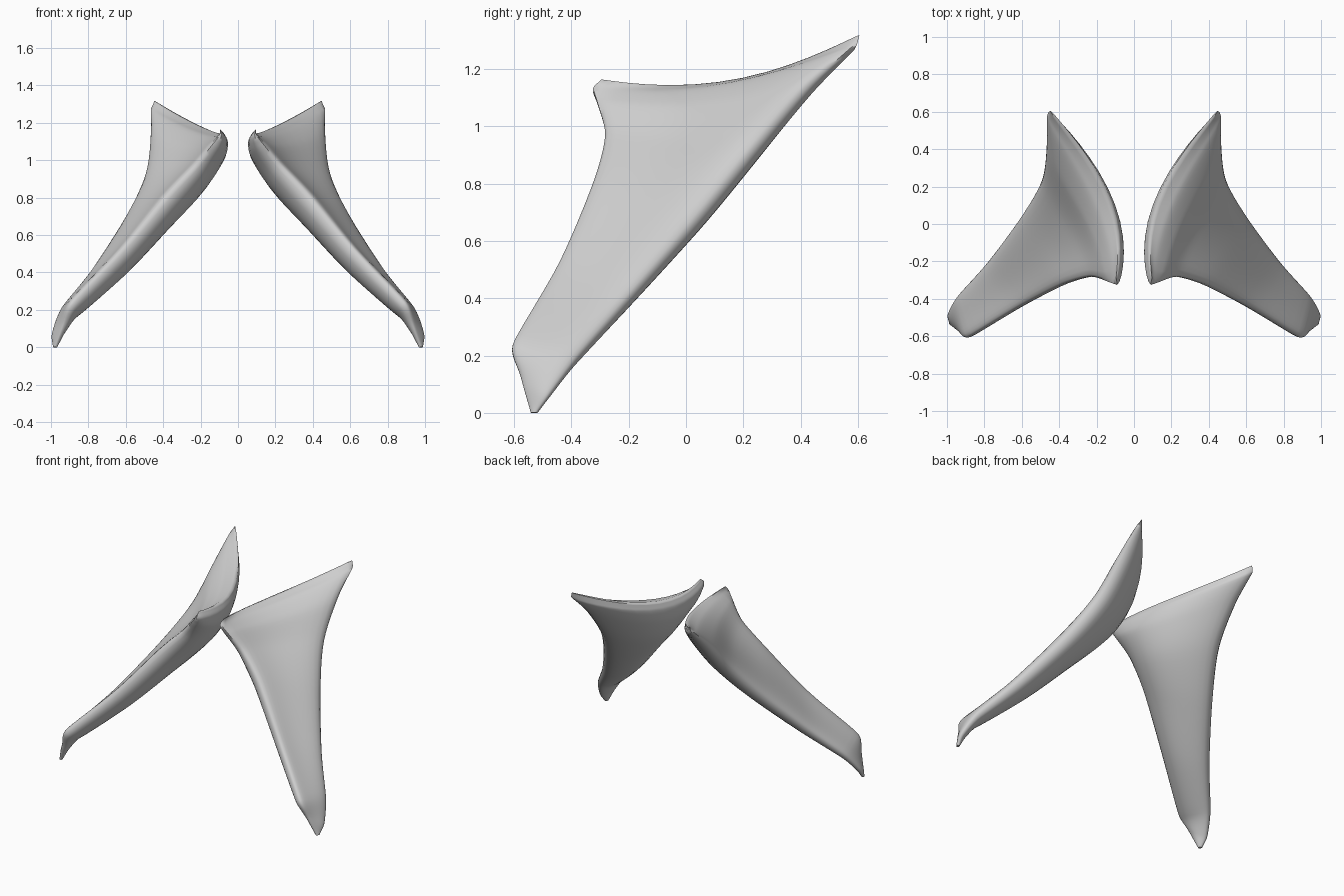
import bpy, bmesh, math
from mathutils import Vector

cube = bpy.data.objects.get("Cube")
if cube:
    bpy.data.objects.remove(cube)

grey = bpy.data.materials.new("light grey")
grey.use_nodes = True
grey.diffuse_color = (0.62, 0.62, 0.62, 1)
grey.node_tree.nodes["Principled BSDF"].inputs["Base Color"].default_value = (0.62, 0.62, 0.62, 1)

# Sections from lower tip to top: front edge, rear edge,
# (inward bow, half thickness, downward sag)
SECTIONS = [
    ((.972, -.54, .00), (.985, -.52, .00), (0, .01, 0)),
    ((.925, -.574, .12), (.988, -.475, .06), (.008, .026, 0)),
    ((.88, -.605, .235), (.93, -.38, .18), (.018, .047, 0)),
    ((.60, -.44, .52), (.77, -.20, .38), (.035, .067, 0)),
    ((.36, -.32, .80), (.585, .05, .66), (.05, .088, 0)),
    ((.21, -.28, .96), (.475, .25, .905), (.075, .094, 0)),
    ((.115, -.31, 1.08), (.452, .44, 1.13), (.09, .086, .02)),
    ((.09, -.325, 1.13), (.46, .59, 1.275), (.108, .048, .03)),
    ((.095, -.295, 1.163), (.447, .605, 1.318), (.122, .01, .035)),
]
STEPS, HALF = 6, 16


def spline(points, t):
    """Smooth curve through the points, with tangents limited to avoid bumps."""
    last = len(points) - 1

    def tangent(k):
        a, b, c = (Vector(points[min(max(j, 0), last)]) for j in (k - 1, k, k + 1))
        if k in (0, last):
            return c - a
        return (c - a).normalized() * min((b - a).length, (c - b).length)

    i = min(int(t), last - 1)
    u = t - i
    b, c = Vector(points[i]), Vector(points[i + 1])
    ease = u * u * (3 - 2 * u)
    return (b.lerp(c, ease) + tangent(i) * (u * (1 - u) ** 2)
            - tangent(i + 1) * (u * u * (1 - u)))


FRONT, REAR, SHAPE = zip(*SECTIONS)


def middle(t):
    return (spline(FRONT, t) + spline(REAR, t)) / 2


def ring(t):
    """Rounded, inward bowed slab section between the two edges."""
    front, rear = spline(FRONT, t), spline(REAR, t)
    bow, half, sag = spline(SHAPE, t)
    end = len(SECTIONS) - 1
    axis = middle(min(t + .3, end)) - middle(max(t - .3, 0))
    out = (rear - front).cross(axis).normalized()
    points = []
    for k in range(2 * HALF):
        angle = math.pi * k / HALF
        s = (1 - math.cos(angle)) / 2
        arch = 4 * s * (1 - s)
        swell = math.copysign(abs(math.sin(angle)) ** .8, math.sin(angle))
        p = front.lerp(rear, s)
        p += out * (half * swell - bow * arch * (1 + .35 * (1 - 2 * s)))
        p.z -= sag * arch
        points.append(p)
    return points


def build_band(name, side):
    bm = bmesh.new()
    count = (len(SECTIONS) - 1) * STEPS
    rings = [[bm.verts.new((p.x * side, p.y, max(p.z, 0))) for p in ring(i / STEPS)]
             for i in range(count + 1)]
    n = 2 * HALF
    for low, high in zip(rings, rings[1:]):
        for k in range(n):
            j = (k + 1) % n
            bm.faces.new((low[k], low[j], high[j], high[k]))
    # Close both ends with a strip across the thickness
    for r in (rings[0], rings[-1]):
        for k in range(HALF):
            quad = [r[k], r[k + 1], r[n - k - 1], r[(n - k) % n]]
            bm.faces.new(list(dict.fromkeys(quad)))
    bmesh.ops.recalc_face_normals(bm, faces=bm.faces)
    mesh = bpy.data.meshes.new(name)
    bm.to_mesh(mesh)
    bm.free()
    mesh.materials.append(grey)
    obj = bpy.data.objects.new(name, mesh)
    bpy.context.collection.objects.link(obj)
    bpy.ops.object.select_all(action='DESELECT')
    obj.select_set(True)
    bpy.context.view_layer.objects.active = obj
    bpy.ops.object.shade_smooth_by_angle(angle=math.radians(60))


build_band("left_muscle_band", 1)
build_band("right_muscle_band", -1)
